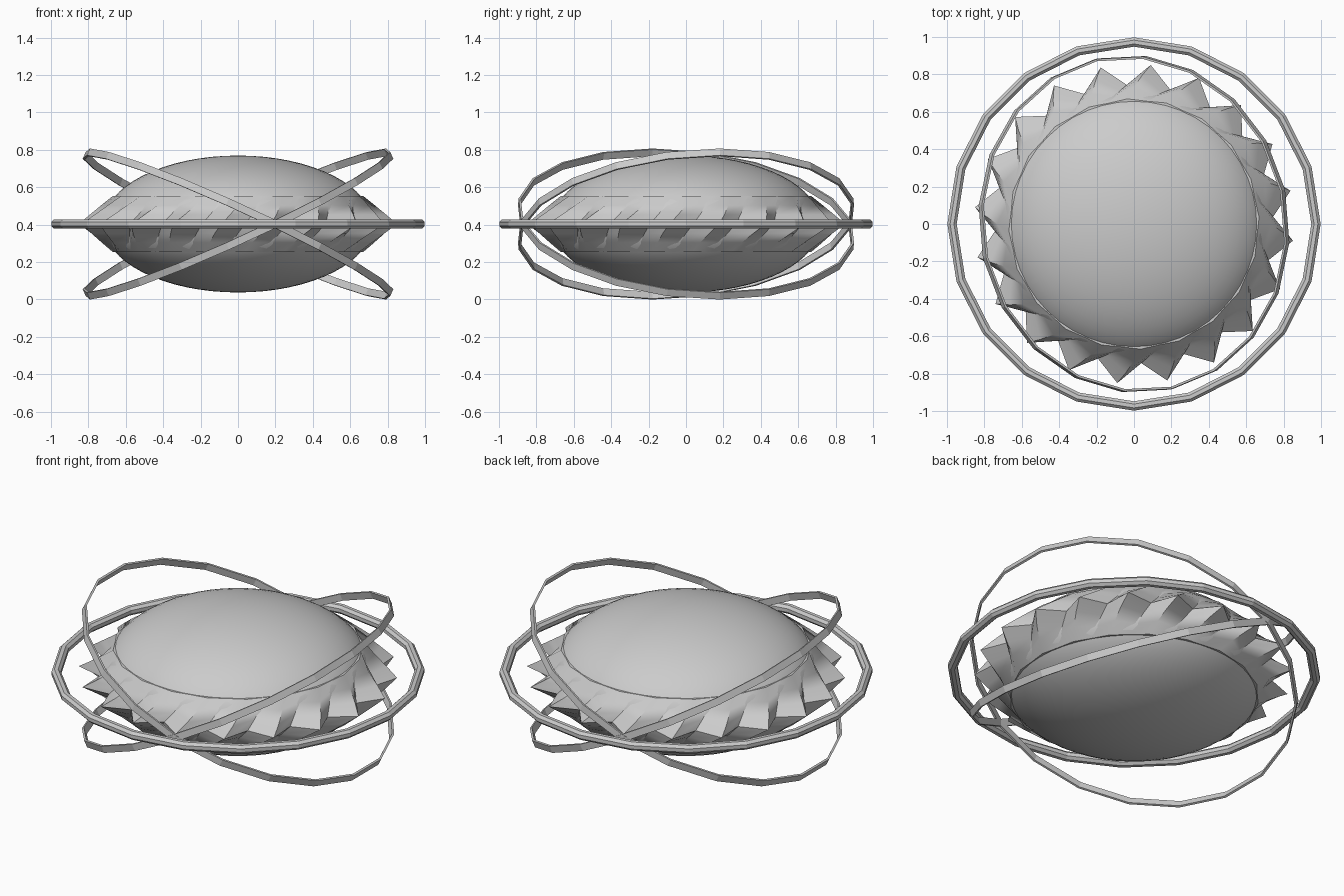
import bpy, bmesh
from math import sin, cos, pi, radians
from mathutils import Matrix

if "Cube" in bpy.data.objects:
    bpy.data.objects.remove(bpy.data.objects["Cube"])

CZ = 0.403   # height of the common centre
SIDES = 20


def make(name, bm, matrix=None, smooth=None):
    bmesh.ops.recalc_face_normals(bm, faces=bm.faces)
    me = bpy.data.meshes.new(name)
    bm.to_mesh(me)
    bm.free()
    ob = bpy.data.objects.new(name, me)
    bpy.context.collection.objects.link(ob)
    ob.matrix_world = matrix or Matrix.Translation((0, 0, CZ))
    if smooth:
        bpy.ops.object.select_all(action='DESELECT')
        ob.select_set(True)
        bpy.context.view_layer.objects.active = ob
        bpy.ops.object.shade_smooth_by_angle(angle=radians(smooth))
    return ob


def bridge(bm, a, b):
    n = len(a)
    for i in range(n):
        j = (i + 1) % n
        bm.faces.new((a[i], a[j], b[j], b[i]))


def ring(name, section, matrix=None):
    """Sweep a closed (radius, height) section around a 20-sided circle."""
    bm = bmesh.new()
    loops = []
    for i in range(SIDES):
        a = 2 * pi * i / SIDES
        loops.append([bm.verts.new((r * cos(a), r * sin(a), z)) for r, z in section])
    for i in range(SIDES):
        bridge(bm, loops[i], loops[(i + 1) % SIDES])
    return make(name, bm, matrix)


# lens-shaped body
bm = bmesh.new()
bmesh.ops.create_uvsphere(bm, u_segments=48, v_segments=32, radius=1)
bmesh.ops.scale(bm, vec=(0.72, 0.72, 0.366), verts=bm.verts)
make("lens_body", bm, smooth=60)

# twisted saw-tooth collar around the body
bm = bmesh.new()
levels = []
for t in (-1, -0.66, -0.33, 0, 0.33, 0.66, 1):
    tip = 0.855 - 0.185 * abs(t)
    valley = 0.745 - 0.085 * abs(t)
    loop = []
    for i in range(2 * SIDES):
        a = radians(12 + 9 * i + 9 * t)
        r = valley if i % 2 else tip
        loop.append(bm.verts.new((r * cos(a), r * sin(a), 0.15 * t)))
    levels.append(loop)
for lower, upper in zip(levels, levels[1:]):
    bridge(bm, lower, upper)
bm.faces.new(levels[0])
bm.faces.new(levels[-1])
make("toothed_collar", bm, smooth=35)

# outer horizontal hoop with eight-sided section
ring("outer_hoop", [(0.973 + 0.027 * cos(pi / 8 + k * pi / 4),
                     0.027 * sin(pi / 8 + k * pi / 4)) for k in range(8)])

# two thin tilted bands crossing on one axis
band = [(0.894, -0.02), (0.906, -0.02), (0.906, 0.02), (0.894, 0.02)]
for name, tilt in (("tilted_band_a", 25.2), ("tilted_band_b", -25.2)):
    ring(name, band, Matrix.Translation((0, 0, CZ))
         @ Matrix.Rotation(radians(12.8), 4, 'Z')
         @ Matrix.Rotation(radians(tilt), 4, 'Y'))
